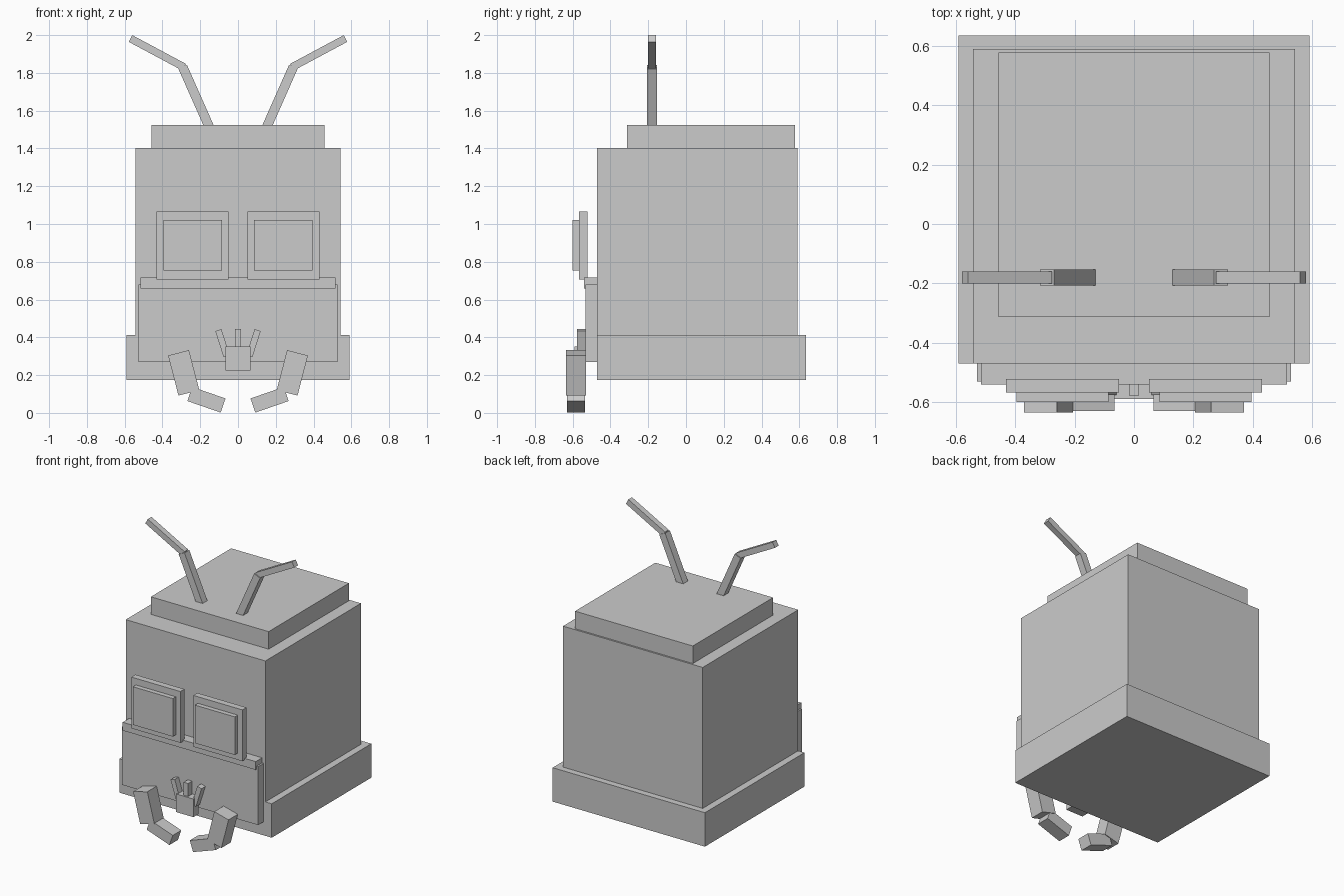
import bpy, math
from mathutils import Matrix, Vector

cube = bpy.data.objects.get("Cube")
if cube:
    bpy.data.objects.remove(cube, do_unlink=True)

grey = bpy.data.materials.new("plain_grey")
grey.use_nodes = True
colour = (0.6, 0.6, 0.6, 1)
grey.diffuse_color = colour
grey.node_tree.nodes["Principled BSDF"].inputs["Base Color"].default_value = colour


def make_box(name, centre, size, angle=0):
    """Box of the given size, turned about the y axis."""
    bpy.ops.mesh.primitive_cube_add(size=1)
    obj = bpy.context.object
    obj.name = name
    obj.data.transform(Matrix.Translation(centre) @ Matrix.Rotation(angle, 4, "Y")
                       @ Matrix.Diagonal((*size, 1)))
    obj.data.materials.append(grey)
    return obj


def block(name, x, y, z):
    """Upright box from its x, y and z ranges."""
    ranges = (x, y, z)
    return make_box(name, Vector([(a + b) / 2 for a, b in ranges]),
                    [b - a for a, b in ranges])


def bar(name, start, end, width, y):
    """Square-ended bar between two (x, z) points."""
    dx, dz = end[0] - start[0], end[1] - start[1]
    centre = Vector(((start[0] + end[0]) / 2, sum(y) / 2, (start[1] + end[1]) / 2))
    return make_box(name, centre, (width, y[1] - y[0], math.hypot(dx, dz)),
                    math.atan2(dx, dz))


# Stacked body
block("base", (-0.591, 0.591), (-0.47, 0.634), (0.175, 0.413))
block("body", (-0.542, 0.542), (-0.47, 0.589), (0.413, 1.402))
block("lid", (-0.457, 0.457), (-0.313, 0.577), (1.402, 1.525))

# Lower face panel and the ledge above it
block("face_panel", (-0.528, 0.528), (-0.531, -0.47), (0.27, 0.68))
block("panel_ledge", (-0.516, 0.516), (-0.541, -0.47), (0.658, 0.716))

# Small central hand-shaped mouth piece
block("mouth_plate", (-0.067, 0.067), (-0.59, -0.531), (0.225, 0.352))
block("mouth_middle_prong", (-0.017, 0.017), (-0.578, -0.533), (0.34, 0.443))

# Paired parts
for side, s in (("left", 1), ("right", -1)):
    def mirrored(x0, x1):
        return sorted((s * x0, s * x1))

    block(side + "_eye_frame", mirrored(0.05, 0.431), (-0.567, -0.522), (0.706, 1.066))
    block(side + "_eye", mirrored(0.086, 0.395), (-0.6, -0.56), (0.753, 1.02))
    bar(side + "_mouth_prong", (s * 0.06, 0.3), (s * 0.104, 0.438), 0.034, (-0.576, -0.533))
    bar(side + "_upper_arm", (s * 0.315, 0.318), (s * 0.26, 0.106), 0.114, (-0.634, -0.53))
    bar(side + "_forearm", (s * 0.255, 0.1), (s * 0.079, 0.039), 0.079, (-0.629, -0.535))
    bar(side + "_antenna_stem", (s * 0.146, 1.5), (s * 0.293, 1.832), 0.05, (-0.207, -0.154))
    bar(side + "_antenna_tip", (s * 0.285, 1.83), (s * 0.569, 1.982), 0.04, (-0.201, -0.16))
